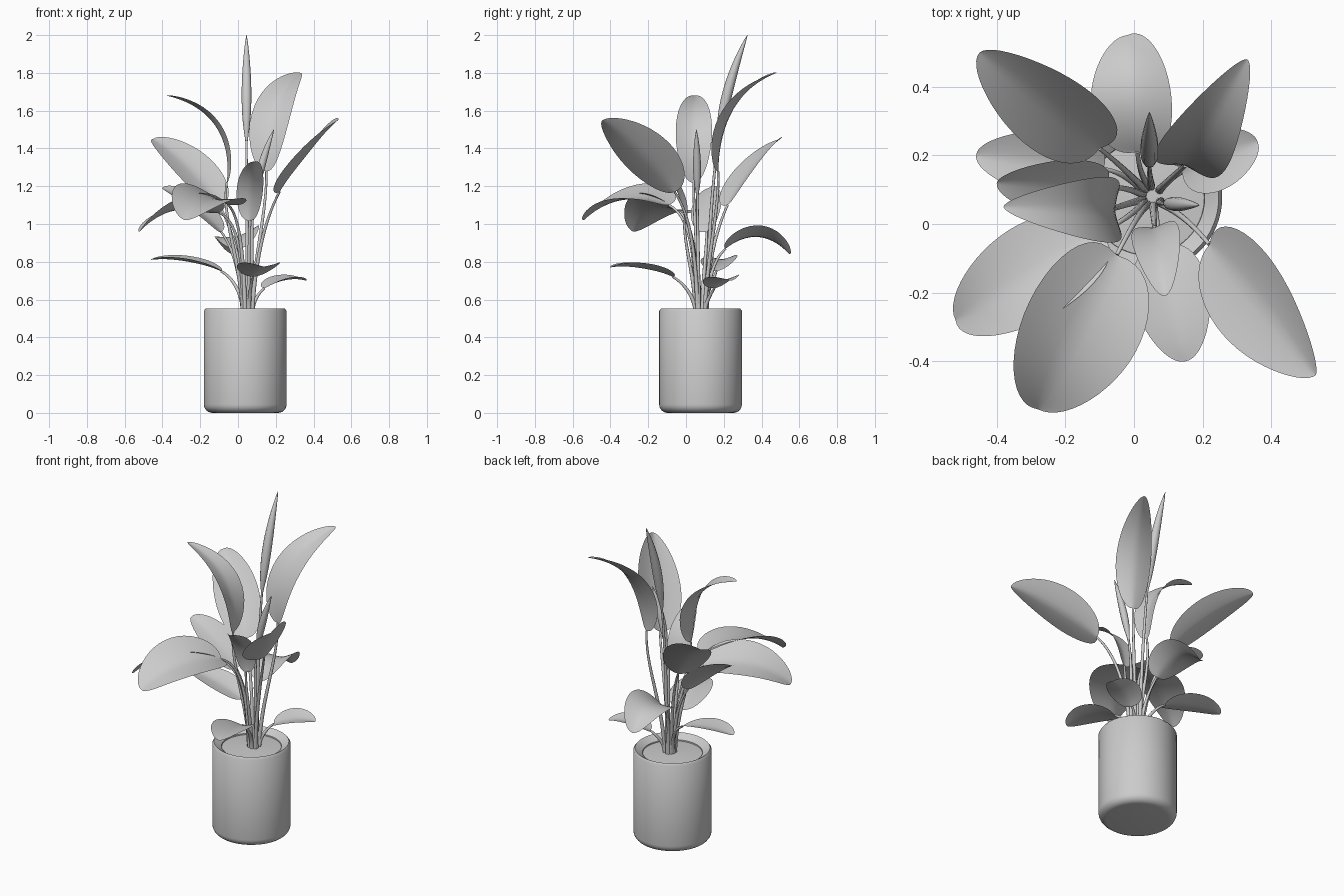
import bpy, math
from mathutils import Vector as V

if "Cube" in bpy.data.objects:
    bpy.data.objects.remove(bpy.data.objects["Cube"])

CX, CY = 0.038, 0.077          # pot axis
ROOT = V((0.053, 0.081, 0.52))  # where the stems gather
UP = V((0, 0, 1))


def make(name, rows, closed, angle):
    """Skin rows of points; closed rows become a capped tube."""
    n = len(rows[0])
    verts = [tuple(p) for row in rows for p in row]
    faces = []
    for k in range(len(rows) - 1):
        for i in range(n if closed else n - 1):
            j = (i + 1) % n
            faces.append((k * n + i, k * n + j, (k + 1) * n + j, (k + 1) * n + i))
    if closed:
        faces.append(tuple(reversed(range(n))))
        faces.append(tuple(range(len(verts) - n, len(verts))))
    me = bpy.data.meshes.new(name)
    me.from_pydata(verts, [], faces)
    me.update()
    ob = bpy.data.objects.new(name, me)
    bpy.context.collection.objects.link(ob)
    bpy.ops.object.select_all(action='DESELECT')
    bpy.context.view_layer.objects.active = ob
    ob.select_set(True)
    bpy.ops.object.shade_smooth_by_angle(angle=math.radians(angle))


def ring(centre, u, v, r, n):
    turn = 2 * math.pi / n
    return [centre + (u * math.cos(i * turn) + v * math.sin(i * turn)) * r for i in range(n)]


def lathe(name, profile):
    """Revolve (radius, z) points about the pot axis."""
    make(name, [ring(V((CX, CY, z)), V((1, 0, 0)), V((0, 1, 0)), r, 64) for r, z in profile], True, 40)


def tube(name, pos, tan, radius, steps=18):
    """Round tube along a curve with a varying radius."""
    rows = []
    for i in range(steps + 1):
        s = i / steps
        t = tan(s)
        u = t.cross(V((0.3, 0.95, 0))).normalized()
        rows.append(ring(pos(s), u, t.cross(u), radius(s), 10))
    make(name, rows, True, 60)


def midrib(b, t, arch):
    """Arched curve from base to tip: position, tangent and sideways direction."""
    d = t - b
    side = d.cross(UP).normalized()
    c = (b + t) / 2 + side.cross(d).normalized() * arch * 2
    pos = lambda s: b * (1 - s) ** 2 + c * (2 * s * (1 - s)) + t * s * s
    tan = lambda s: ((c - b) * (1 - s) + (t - c) * s).normalized()
    return pos, tan, side


def stem(name, base, tangent):
    """Stalk rising from the soil and running into the blade."""
    out = base - ROOT
    out.z = 0
    p0 = ROOT + out.normalized() * 0.028
    L = (base - p0).length
    p1 = p0 + (UP + out * 0.3) * L * 0.4
    p2 = base - tangent * L * 0.28
    pos = lambda s: p0 * (1 - s) ** 3 + (p1 * (1 - s) + p2 * s) * (3 * s * (1 - s)) + base * s ** 3
    tan = lambda s: ((p1 - p0) * (1 - s) ** 2 + (p2 - p1) * (2 * s * (1 - s))
                     + (base - p2) * s * s).normalized()
    tube(name, pos, tan, lambda s: 0.012 - 0.006 * s)


def leaf(name, base, tip, arch, roll, width):
    """Broad blade bent along its midrib and channelled across it."""
    pos, tan, side = midrib(V(base), V(tip), arch)
    stem(name + "_stem", V(base), tan(0))
    blunt = 0.62 if base[2] > 1.15 else 0.52   # high leaves are more pointed
    co, si = math.cos(math.radians(roll)), math.sin(math.radians(roll))
    rows = []
    for i in range(25):
        s = 0.5 - 0.5 * math.cos(math.pi * i / 24)     # finer rows at both ends
        t = tan(s)
        up = side.cross(t)
        w, n = side * co + up * si, up * co - side * si
        h = width / 2 * max(math.sin(math.pi * s ** 0.8), 0) ** blunt + 0.001
        row = []
        for j in range(11):
            q = j / 5 - 1
            lift = 0.24 * h * (abs(q) ** 1.4 - 0.35 * math.sin(math.pi * s))
            lobe = 0.15 * h * q * q * (1 - s) ** 3     # rounded shoulders by the stalk
            row.append(pos(s) + w * q * h - t * lobe + n * lift)
        rows.append(row)
    make(name, rows, False, 80)


def rolled_leaf(name, base, tip, arch, r):
    """Young leaf still rolled into a spindle."""
    pos, tan, side = midrib(V(base), V(tip), arch)
    stem(name + "_stem", V(base), tan(0))
    tube(name, pos, tan, lambda s: 0.001 + max(
        0.006 * (1 - s), r * max(math.sin(math.pi * s ** 0.8), 0) ** 0.8))


# Pot with rounded foot and sloping inner lip, and the soil
foot = [(0.174 + 0.045 * math.sin(k * math.pi / 12), 0.045 - 0.045 * math.cos(k * math.pi / 12))
        for k in range(7)]
lathe("pot", foot + [(0.219, 0.54), (0.209, 0.553), (0.195, 0.545), (0.168, 0.525), (0.166, 0.5)])
lathe("soil", [(0.167, 0.5), (0.167, 0.518), (0.03, 0.528)])

# Blades: base, tip, arch height, roll in degrees, width
leaf("leaf_back_right_high", (.15, .17, 1.28), (.33, .48, 1.8), .12, -14, .21)
leaf("leaf_left_high", (-.06, .04, 1.22), (-.38, .05, 1.68), .13, -4, .19)
leaf("leaf_front_right", (.22, -.06, 1.17), (.53, -.44, 1.55), .03, -32, .29)
leaf("leaf_back_left", (-.1, .22, 1.1), (-.45, .5, 1.45), .04, 20, .25)
leaf("leaf_front_left_large", (-.05, -.09, 1.1), (-.28, -.54, 1.02), .085, 13, .35)
leaf("leaf_left_wide", (-.1, -.03, 1.06), (-.52, -.28, .96), .08, -18, .29)
leaf("leaf_left_middle", (-.09, .11, .96), (-.4, .12, 1.19), .03, 27, .18)
leaf("leaf_left_low", (-.09, .16, .75), (-.46, .2, .81), .03, 4, .19)
leaf("leaf_back_low", (.01, .21, .87), (-.02, .55, .84), .09, 14, .24)
leaf("leaf_right_low", (.14, .15, .66), (.36, .24, .7), .03, -4, .18)
leaf("leaf_front_low", (.08, -.07, .72), (.15, -.4, .77), .03, 0, .22)
leaf("leaf_front_middle", (.06, -.01, 1.02), (.09, -.21, 1.33), .06, -3, .14)

# Rolled young leaves
rolled_leaf("rolled_leaf_tall", (.045, .17, 1.44), (.045, .325, 2), .02, .026)
rolled_leaf("rolled_leaf_short", (.09, .06, 1.15), (.19, .055, 1.5), .01, .02)
